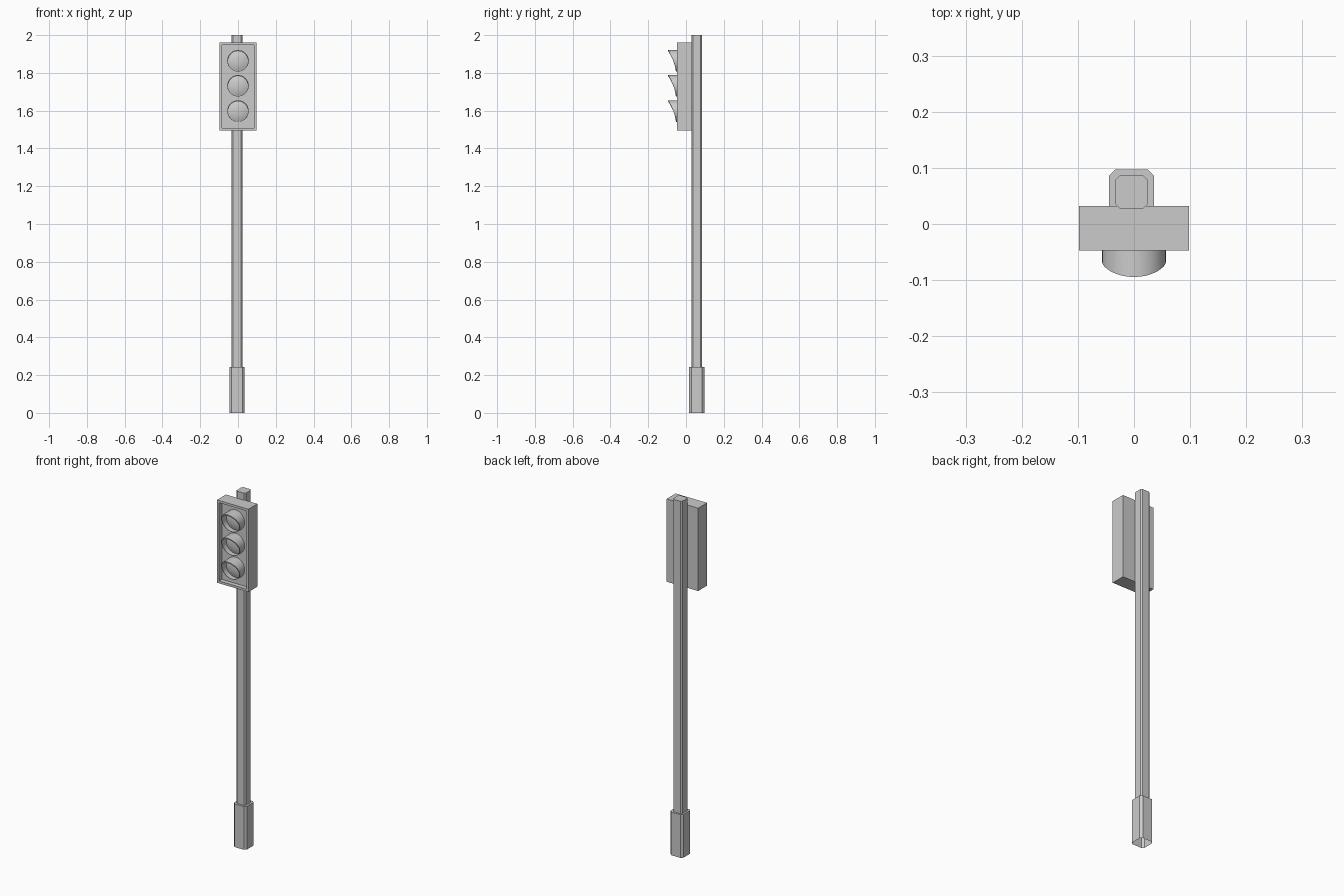
import bpy, bmesh, math

if "Cube" in bpy.data.objects:
    bpy.data.objects.remove(bpy.data.objects["Cube"])


def finish(name, bm, smooth=False):
    bmesh.ops.recalc_face_normals(bm, faces=bm.faces)
    me = bpy.data.meshes.new(name)
    bm.to_mesh(me)
    bm.free()
    ob = bpy.data.objects.new(name, me)
    bpy.context.collection.objects.link(ob)
    if smooth:
        bpy.ops.object.select_all(action='DESELECT')
        ob.select_set(True)
        bpy.context.view_layer.objects.active = ob
        bpy.ops.object.shade_smooth_by_angle(angle=math.radians(35))
    return ob


def bridge(bm, a, b):
    n = len(a)
    for i in range(n):
        j = (i + 1) % n
        bm.faces.new((a[i], a[j], b[j], b[i]))


# Post: chamfered square section, stepping in from the wide foot, open below
def section(bm, half, cut, z, cx=-0.0045, cy=0.057):
    k = half - cut
    pts = [(half, -k), (half, k), (k, half), (-k, half),
           (-half, k), (-half, -k), (-k, -half), (k, -half)]
    return [bm.verts.new((cx + x, cy + y, z)) for x, y in pts]


bm = bmesh.new()
rings = [section(bm, *s) for s in ((0.04, 0.011, 0), (0.04, 0.011, 0.243),
                                   (0.029, 0.008, 0.243), (0.029, 0.008, 2.0))]
for a, b in zip(rings, rings[1:]):
    bridge(bm, a, b)
bm.faces.new(rings[-1])
finish("post", bm)

# Signal housing: box with a recessed front panel
FRONT, BACK, PANEL = -0.047, 0.032, -0.022
bm = bmesh.new()


def rect(w, z0, z1, y):
    return [bm.verts.new(p) for p in ((-w, y, z0), (w, y, z0), (w, y, z1), (-w, y, z1))]


loops = [rect(0.098, 1.494, 1.96, BACK), rect(0.098, 1.494, 1.96, FRONT),
         rect(0.085, 1.507, 1.947, FRONT), rect(0.085, 1.507, 1.947, PANEL)]
for a, b in zip(loops, loops[1:]):
    bridge(bm, a, b)
bm.faces.new(loops[0])
bm.faces.new(loops[-1])
finish("housing", bm)


# Hooded lamps: tube with a swept front edge, long at the top
def lamp(name, zc, seg=32):
    bm = bmesh.new()

    def ring(r, dz, y=None):
        out = []
        for i in range(seg):
            a = 2 * math.pi * i / seg
            t = math.sin(a)
            yy = -(0.067 + 0.0205 * t + 0.007 * t * t) if y is None else y
            out.append(bm.verts.new((r * math.cos(a), yy, zc + dz + r * t)))
        return out

    hood = [ring(0.057, 0, PANEL), ring(0.057, 0), ring(0.053, -0.002),
            ring(0.053, -0.002, PANEL - 0.004)]
    # gently domed lens inside the hood
    hood += [ring(0.038, -0.002, PANEL - 0.010), ring(0.018, -0.002, PANEL - 0.014)]
    for a, b in zip(hood, hood[1:]):
        bridge(bm, a, b)
    bm.faces.new(hood[-1])
    finish(name, bm, True)


for name, z in (("top_lamp", 1.864), ("middle_lamp", 1.732), ("bottom_lamp", 1.598)):
    lamp(name, z)
